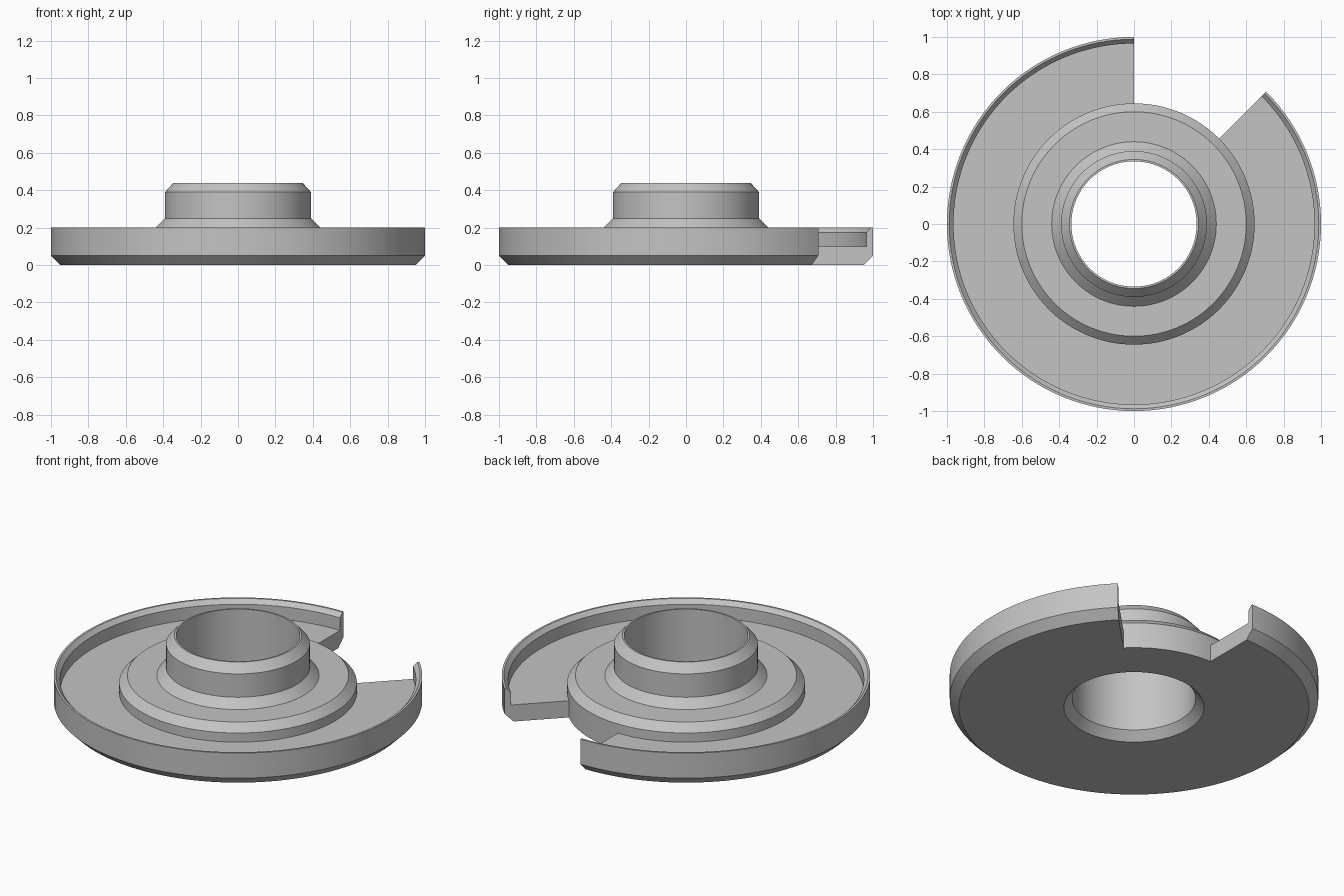
import bpy, bmesh
from math import sin, cos, pi, radians

cube = bpy.data.objects.get("Cube")
if cube:
    bpy.data.objects.remove(cube, do_unlink=True)

SEGMENTS = 128
NOTCH = range(SEGMENTS // 8, SEGMENTS // 4)   # open sector, 45 to 90 degrees

# Hub section (radius, height): bore, collar and step, from bottom up and out
HUB = [(0.645, 0), (0.38, 0), (0.335, 0.05), (0.335, 0.44), (0.345, 0.44),
       (0.39, 0.39), (0.39, 0.25), (0.44, 0.2), (0.6, 0.2), (0.645, 0.155),
       (0.645, 0.1)]
# Flange section: dished floor, raised rim and lower bevel
FLANGE = [(0.965, 0.1), (0.965, 0.175), (0.988, 0.2), (1, 0.2), (1, 0.05), (0.95, 0)]


def ring_point(bm, point, step):
    a = 2 * pi * step / SEGMENTS
    return bm.verts.new((point[0] * cos(a), point[0] * sin(a), point[1]))


bm = bmesh.new()
section = HUB + FLANGE
columns = [[ring_point(bm, p, s) for p in section] for s in range(SEGMENTS)]

# Turned surface, leaving the flange out of the notch
for s in range(SEGMENTS):
    a, b = columns[s], columns[(s + 1) % SEGMENTS]
    if s in NOTCH:
        a, b = a[:len(HUB)], b[:len(HUB)]
    for i in range(len(a)):
        j = (i + 1) % len(a)
        bm.faces.new((a[i], a[j], b[j], b[i]))

# Flat end walls of the flange on both sides of the notch
for s in (NOTCH.start, NOTCH.stop):
    col = columns[s]
    bm.faces.new(col[len(HUB) - 1:] + [col[0]])

bmesh.ops.delete(bm, geom=[v for v in bm.verts if not v.link_faces], context='VERTS')
bmesh.ops.recalc_face_normals(bm, faces=bm.faces[:])

mesh = bpy.data.meshes.new("flanged_hub")
bm.to_mesh(mesh)
bm.free()
hub = bpy.data.objects.new("flanged_hub", mesh)
bpy.context.collection.objects.link(hub)

# Plain grey metal
grey = bpy.data.materials.new("plain_grey")
grey.use_nodes = True
colour = (0.55, 0.55, 0.55, 1)
grey.diffuse_color = colour
grey.node_tree.nodes["Principled BSDF"].inputs["Base Color"].default_value = colour
mesh.materials.append(grey)

# Smooth round walls, crisp bevels
bpy.ops.object.select_all(action='DESELECT')
hub.select_set(True)
bpy.context.view_layer.objects.active = hub
bpy.ops.object.shade_smooth_by_angle(angle=radians(30))
